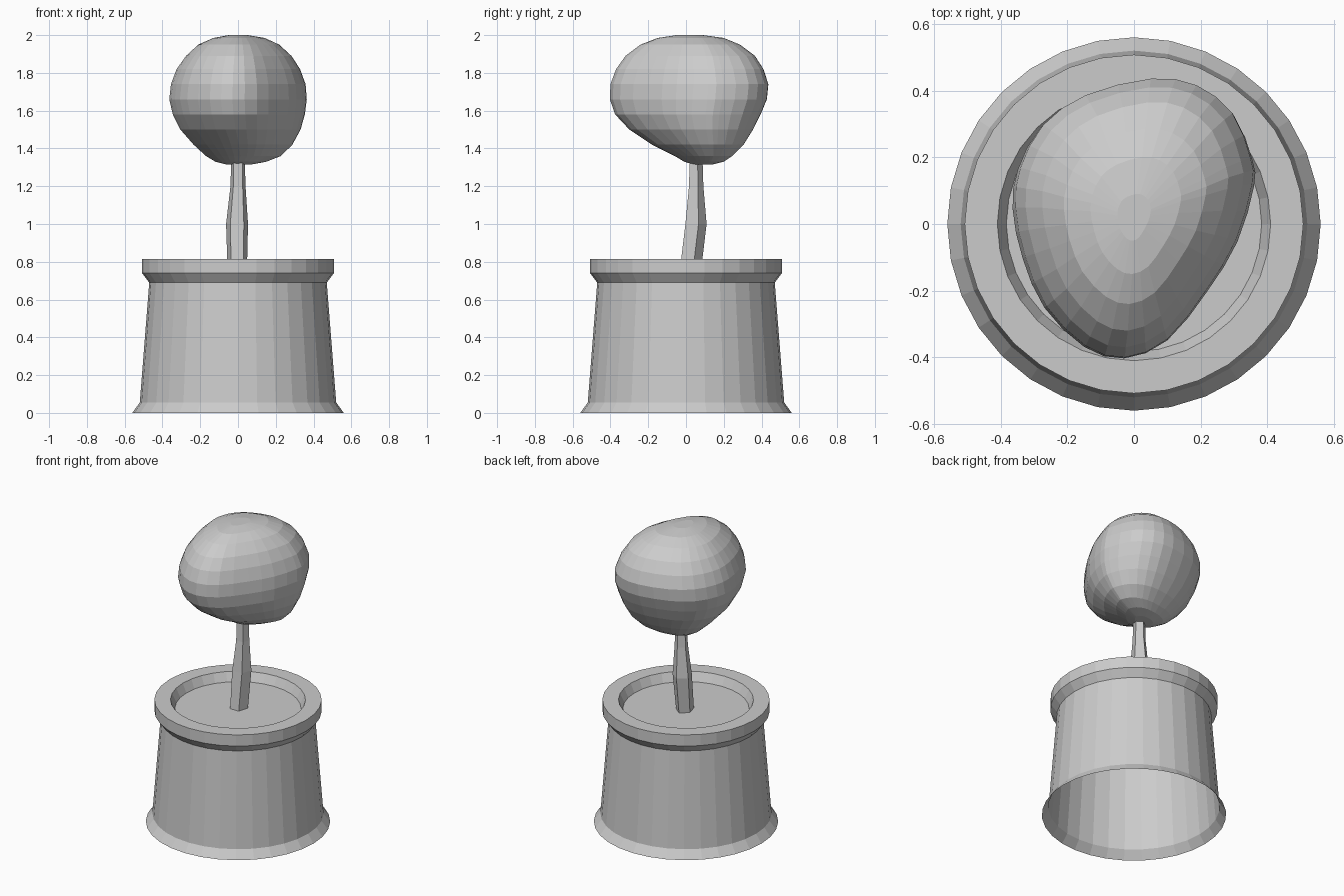
import bpy, bmesh
from math import sin, cos, pi, radians

if "Cube" in bpy.data.objects:
    bpy.data.objects.remove(bpy.data.objects["Cube"])


def loft(name, rings, cap_start=True, cap_end=True):
    """Skin a stack of equal-length vertex rings into a flat-shaded object."""
    bm = bmesh.new()
    loops = [[bm.verts.new(p) for p in ring] for ring in rings]
    n = len(loops[0])
    for a, b in zip(loops, loops[1:]):
        for i in range(n):
            j = (i + 1) % n
            bm.faces.new((a[i], a[j], b[j], b[i]))
    if cap_start:
        bm.faces.new(loops[0][::-1])
    if cap_end:
        bm.faces.new(loops[-1])
    mesh = bpy.data.meshes.new(name)
    bm.to_mesh(mesh)
    bm.free()
    obj = bpy.data.objects.new(name, mesh)
    bpy.context.collection.objects.link(obj)
    return obj


def ellipse(cx, cy, rx, ry, z, n, start=0.0):
    return [(cx + rx * cos(start + 2 * pi * i / n),
             cy + ry * sin(start + 2 * pi * i / n), z) for i in range(n)]


# Pot: open underneath, flared foot, rolled rim, recessed soil lip
profile = [(0.56, 0), (0.52, 0.055), (0.47, 0.69), (0.508, 0.74),
           (0.508, 0.815), (0.41, 0.815), (0.383, 0.757)]
loft("pot", [ellipse(0, 0, r, r, z, 32) for r, z in profile],
     cap_start=False, cap_end=False)

# Soil disc
loft("soil", [ellipse(0, 0, 0.383, 0.383, 0.757, 32)], cap_start=False)

# Trunk: crooked five-sided stem (cx, cy, rx, ry, z)
trunk = [(-0.004, 0.018, 0.054, 0.062, 0.757),
         (-0.005, 0.047, 0.061, 0.062, 1.0),
         (0, 0.05, 0.042, 0.042, 1.2),
         (0, 0.05, 0.036, 0.036, 1.4)]
loft("trunk", [ellipse(*t, 5, radians(-54)) for t in trunk])

# Foliage: egg-shaped plan outline, refined by a smooth closed curve
plan = [(.36, .12), (.355, .2), (.3, .335), (.19, .42), (.05, .44), (-.15, .39),
        (-.28, .3), (-.35, .17), (-.365, .05), (-.335, -.1), (-.27, -.25),
        (-.15, -.37), (-.03, -.405), (.1, -.35), (.22, -.2), (.31, -.05)]


def smooth_closed(pts):
    n, out = len(pts), []
    for i in range(n):
        p0, p1, p2, p3 = (pts[(i + k) % n] for k in (-1, 0, 1, 2))
        out.append(p1)
        out.append(tuple((9 * (b + c) - a - d) / 16
                         for a, b, c, d in zip(p0, p1, p2, p3)))
    return out


unit = [((x + 0.0025) / 0.3625, (y - 0.0175) / 0.4225)
        for x, y in smooth_closed(plan)]

# Foliage extents per level: z, x min, x max, y min, y max
levels = [(1.315, -.06, .07, .04, .14), (1.33, -.12, .15, -.01, .2),
          (1.36, -.17, .225, -.06, .245), (1.42, -.235, .285, -.18, .305),
          (1.5, -.305, .328, -.3, .355), (1.58, -.345, .35, -.375, .395),
          (1.66, -.364, .36, -.403, .428), (1.74, -.355, .354, -.4, .436),
          (1.82, -.325, .325, -.37, .41), (1.89, -.275, .28, -.32, .365),
          (1.95, -.21, .215, -.24, .285), (1.985, -.13, .14, -.15, .2),
          (2.0, -.05, .05, -.05, .09)]
loft("foliage", [[((a + b) / 2 + (b - a) / 2 * u, (c + d) / 2 + (d - c) / 2 * v, z)
                  for u, v in unit] for z, a, b, c, d in levels])
